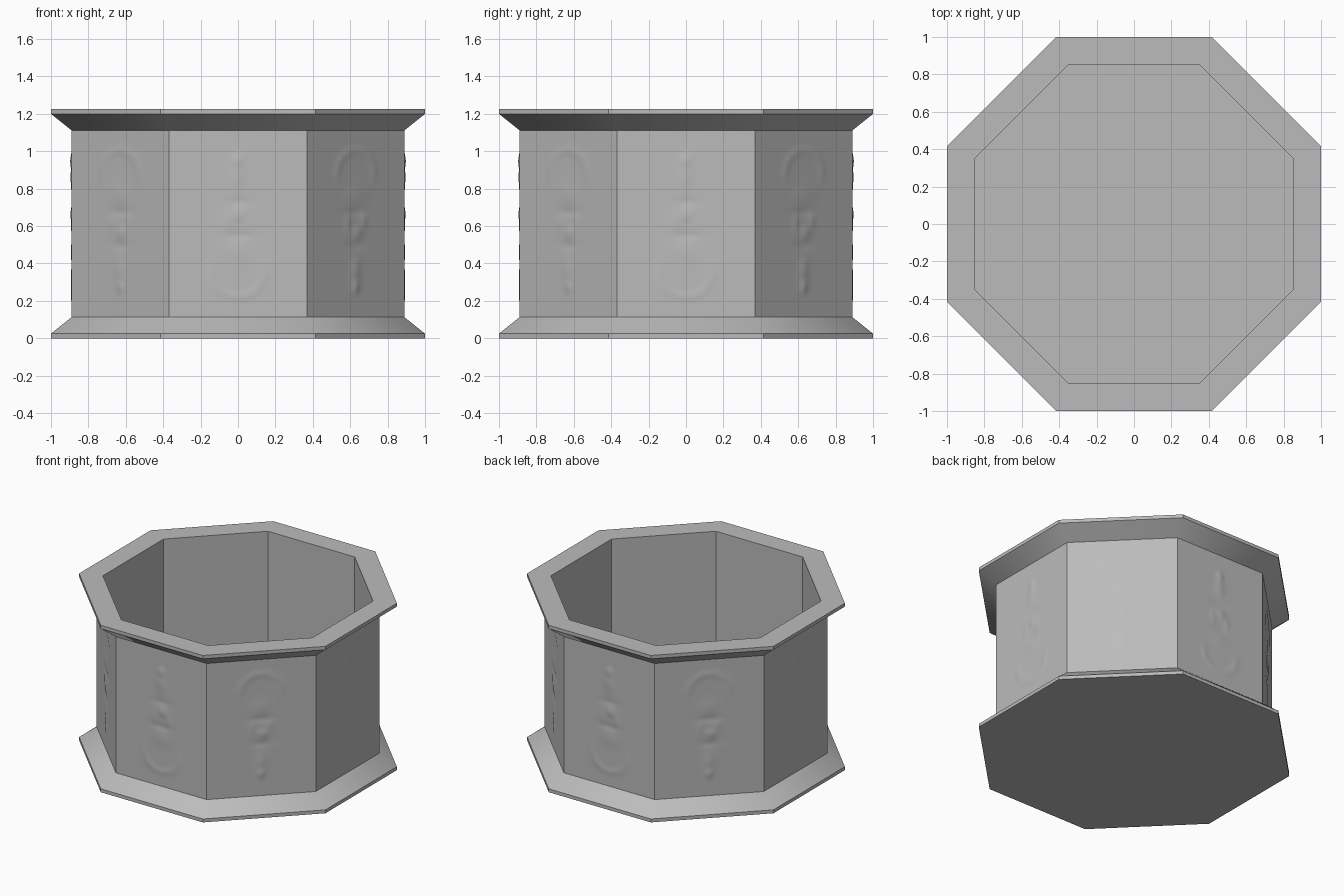
import bpy, bmesh, math

if "Cube" in bpy.data.objects:
    bpy.data.objects.remove(bpy.data.objects["Cube"])

SIDES = 8
STEP = 2 * math.pi / SIDES
WALL, LOW, HIGH, TOP = 0.89, 0.113, 1.112, 1.225

stone = bpy.data.materials.new("grey stone")
stone.diffuse_color = (0.5, 0.5, 0.5, 1)
stone.use_nodes = True
stone.node_tree.nodes["Principled BSDF"].inputs["Base Color"].default_value = stone.diffuse_color


def finish(bm, name):
    mesh = bpy.data.meshes.new(name)
    bm.to_mesh(mesh)
    bm.free()
    mesh.materials.append(stone)
    obj = bpy.data.objects.new(name, mesh)
    bpy.context.collection.objects.link(obj)
    bpy.ops.object.select_all(action='DESELECT')
    obj.select_set(True)
    bpy.context.view_layer.objects.active = obj
    bpy.ops.object.shade_smooth_by_angle(angle=math.radians(30))
    return obj


def octagon_lathe(name, profile, cap_start=False, cap_end=False):
    """Sweep (apothem, z) points round the octagon, with optional end caps."""
    bm = bmesh.new()
    rings = []
    for a, z in profile:
        r = a / math.cos(STEP / 2)
        rings.append([bm.verts.new((r * math.cos((k + 0.5) * STEP),
                                    r * math.sin((k + 0.5) * STEP), z))
                      for k in range(SIDES)])
    for lower, upper in zip(rings, rings[1:]):
        for k in range(SIDES):
            n = (k + 1) % SIDES
            bm.faces.new((lower[k], lower[n], upper[n], upper[k]))
    if cap_start:
        bm.faces.new(rings[0][::-1])
    if cap_end:
        bm.faces.new(rings[-1])
    return finish(bm, name)


# Flared foot with a closed underside
octagon_lathe("foot", [(1, 0), (1, 0.025), (WALL, LOW)], cap_start=True)

# Flared rim, straight inner wall and inner floor
octagon_lathe("rim_and_basin", [(WALL, HIGH), (1, 1.2), (1, TOP),
                                (0.85, TOP), (0.85, 0.04)], cap_end=True)

# Soft carved figure: across, height, width, tallness, relief
BUMPS = [(0, 0.95, 0.022, 0.03, 0.007), (0, 0.86, 0.035, 0.06, 0.005),
         (0.01, 0.66, 0.035, 0.035, 0.006), (0, 0.73, 0.07, 0.02, -0.003),
         (0, 0.55, 0.08, 0.018, -0.004), (0.06, 0.60, 0.02, 0.05, 0.003),
         (-0.06, 0.62, 0.02, 0.05, 0.003), (0, 0.46, 0.07, 0.05, 0.003)]


def relief(u, z):
    h = sum(d * math.exp(-((u - cu) / su) ** 2 - ((z - cz) / sz) ** 2)
            for cu, cz, su, sz, d in BUMPS)
    # Rounded skirt outline under the figure
    ring = math.hypot(u / 0.14, (z - 0.35) / 0.13)
    return h + 0.003 * math.exp(-((ring - 1) / 0.16) ** 2) * (z < 0.42) * min(1, (0.42 - z) / 0.1)


# Eight carved panels, every second figure upside down
NU, NZ = 44, 60
half = WALL * math.tan(STEP / 2)
for k in range(SIDES):
    bm = bmesh.new()
    c, s = math.cos(k * STEP), math.sin(k * STEP)
    grid = []
    for j in range(NZ + 1):
        z = LOW + (HIGH - LOW) * j / NZ
        row = []
        for i in range(NU + 1):
            u = half * (2 * i / NU - 1)
            edge = i in (0, NU) or j in (0, NZ)
            a = WALL + (0 if edge else relief(u, TOP - z if k % 2 else z))
            row.append(bm.verts.new((a * c - u * s, a * s + u * c, z)))
        grid.append(row)
    for j in range(NZ):
        for i in range(NU):
            bm.faces.new((grid[j][i], grid[j][i + 1],
                          grid[j + 1][i + 1], grid[j + 1][i]))
    finish(bm, f"carved_panel_{k + 1}")
